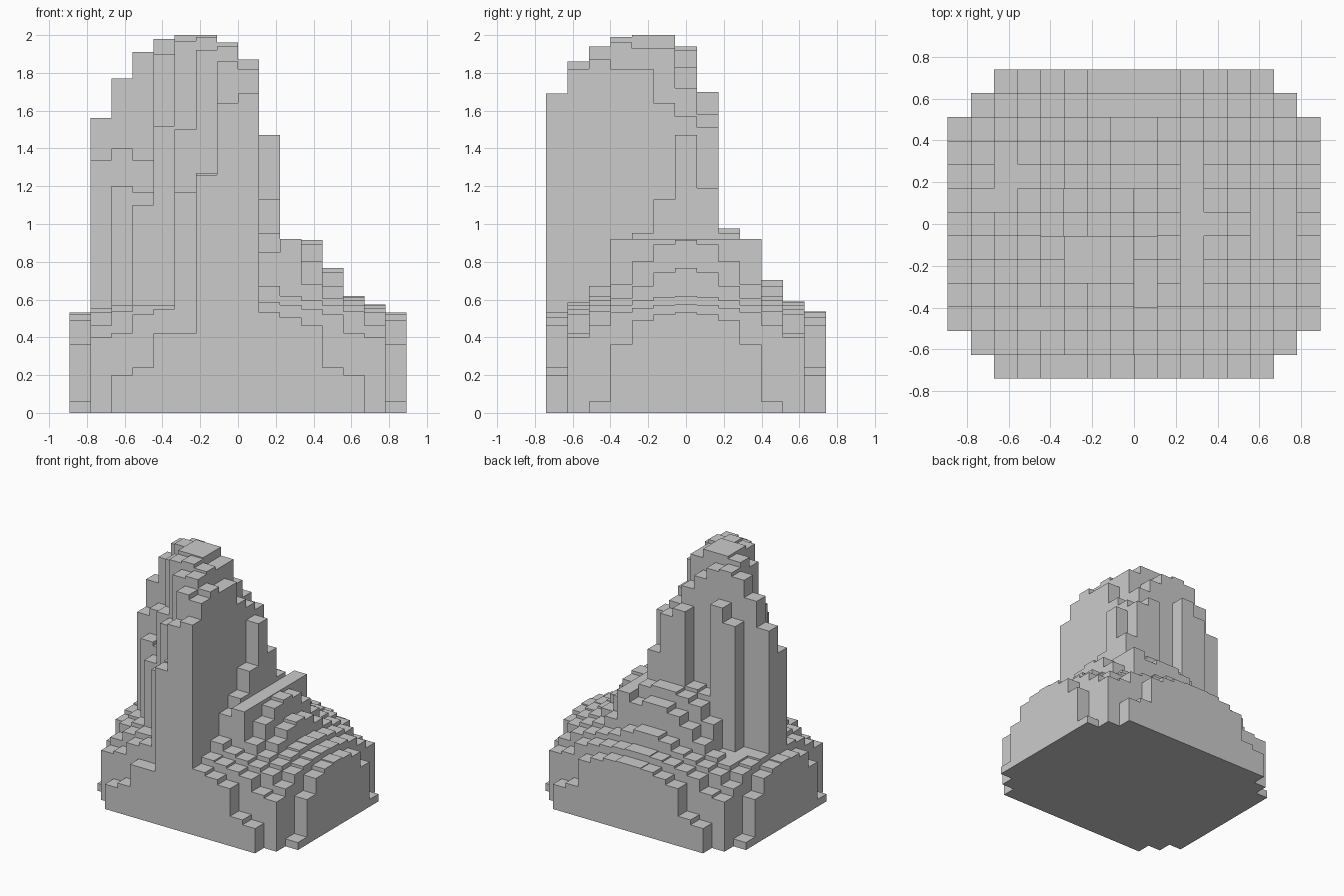
import bpy, bmesh
from math import hypot

if "Cube" in bpy.data.objects:
    bpy.data.objects.remove(bpy.data.objects["Cube"])

NX, NY = 16, 13
DX, DY = 1.786 / NX, 1.48 / NY

# Mound: height against scaled distance from the centre
PROFILE = [(0.0, 0.99), (0.27, 0.98), (0.40, 0.91), (0.50, 0.77), (0.61, 0.62),
           (0.70, 0.585), (0.84, 0.53), (0.91, 0.46), (0.96, 0.24), (1.1, 0.18)]
CORNERS = {(0, 2): 0.06, (1, 1): 0.40, (2, 0): 0.20}

# Tower: row -> (first column, stepped heights); 0 keeps the mound
TOWER = {
    0: (6, [1.26, 1.64, 1.69]),
    1: (5, [1.17, 1.27, 1.86, 1.82]),
    2: (5, [1.50, 1.92, 1.94, 1.87]),
    3: (3, [1.10, 1.52, 1.97, 1.99, 1.96, 1.82]),
    4: (2, [1.20, 1.17, 1.90, 2.0, 2.0, 1.93, 1.82]),
    5: (1, [1.34, 1.40, 1.34, 1.98, 2.0, 2.0, 1.93, 1.64, 1.13]),
    6: (1, [1.56, 1.77, 1.91, 1.94, 1.92, 1.83, 1.72, 1.57, 1.47]),
    7: (3, [1.58, 1.70, 0, 0, 1.58, 1.51, 1.19]),
}


def profile(r):
    for (r0, h0), (r1, h1) in zip(PROFILE, PROFILE[1:]):
        if r <= r1:
            return h0 + (h1 - h0) * (r - r0) / (r1 - r0)
    return PROFILE[-1][1]


def height(c, r):
    if not (0 <= c < NX and 0 <= r < NY):
        return 0.0
    cx, cy = min(c, NX - 1 - c), min(r, NY - 1 - r)
    if cx + cy < 2:                       # clipped corners
        return 0.0
    if r in TOWER:
        first, steps = TOWER[r]
        if 0 <= c - first < len(steps) and steps[c - first]:
            return steps[c - first]
    if (cx, cy) in CORNERS:
        return CORNERS[(cx, cy)]
    if c == 10 and 3 <= r <= 9:           # flat ledge beside the tower
        return 0.92
    x, y = (c + 0.5) * DX - 0.893, (r + 0.5) * DY - 0.74
    h = profile(hypot(x, 1.2 * y))
    if (r <= 4 and c < 6) or (r <= 8 and c < 4):   # low shelf on the left
        h = min(h, 0.57)
    if r == 0 and c < 9:
        h = min(h, 0.42)
    return h


# Stepped surface: tops, bottoms and exposed walls only
bm = bmesh.new()


def quad(*pts):
    bm.faces.new([bm.verts.new(p) for p in pts])


for c in range(NX):
    for r in range(NY):
        h = height(c, r)
        if h <= 0:
            continue
        x0, y0 = c * DX - 0.893, r * DY - 0.74
        x1, y1 = x0 + DX, y0 + DY
        quad((x0, y0, h), (x1, y0, h), (x1, y1, h), (x0, y1, h))
        quad((x0, y1, 0), (x1, y1, 0), (x1, y0, 0), (x0, y0, 0))
        for dc, dr, a, b in ((0, -1, (x0, y0), (x1, y0)), (1, 0, (x1, y0), (x1, y1)),
                             (0, 1, (x1, y1), (x0, y1)), (-1, 0, (x0, y1), (x0, y0))):
            low = height(c + dc, r + dr)
            if low < h - 1e-5:
                quad((*a, low), (*b, low), (*b, h), (*a, h))

bmesh.ops.remove_doubles(bm, verts=bm.verts, dist=1e-4)
mesh = bpy.data.meshes.new("stepped_mountain")
bm.to_mesh(mesh)
bm.free()
bpy.context.collection.objects.link(bpy.data.objects.new("stepped_mountain", mesh))
